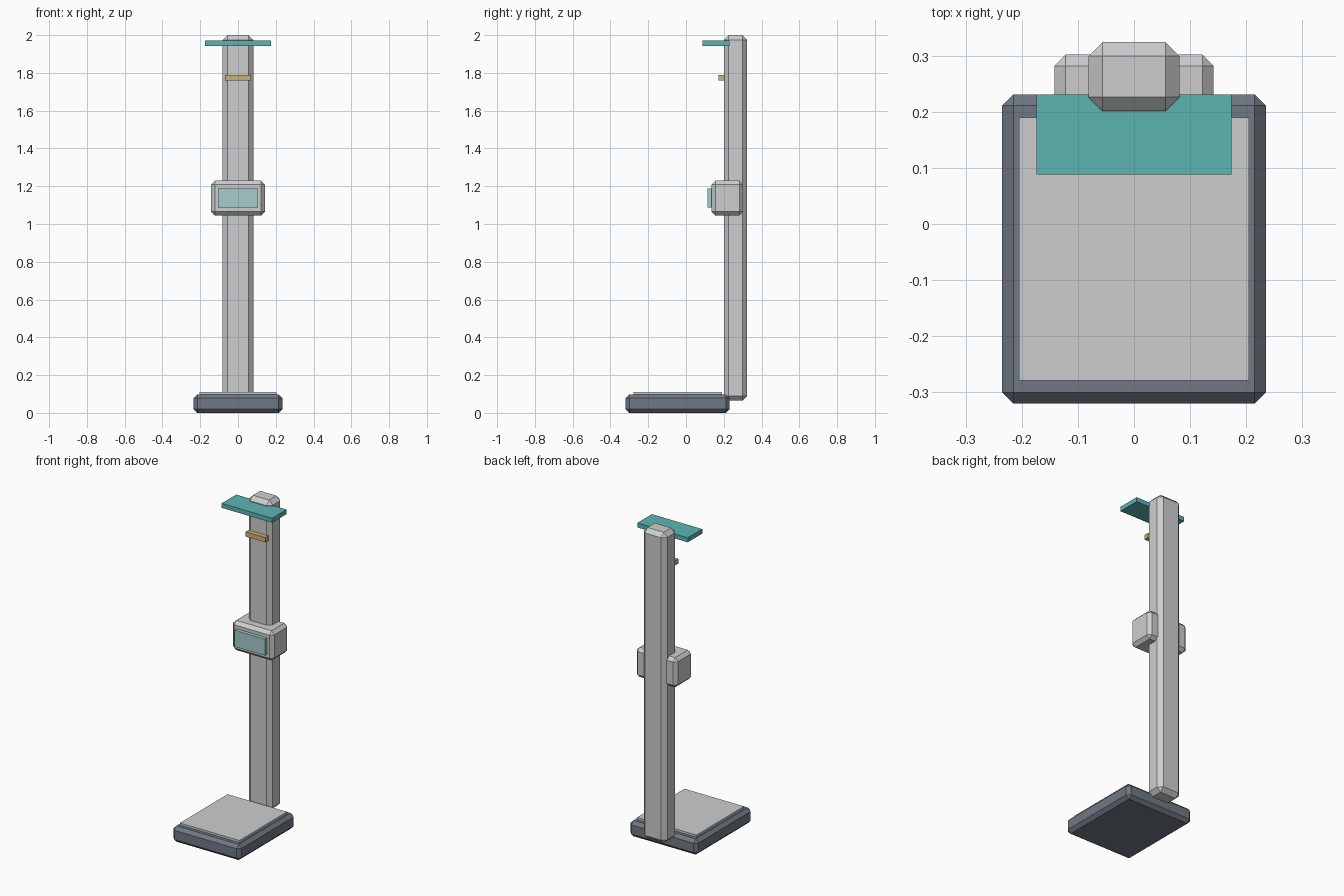
import bpy
from mathutils import Vector

cube = bpy.data.objects.get("Cube")
if cube:
    bpy.data.objects.remove(cube, do_unlink=True)


def material(name, rgb):
    mat = bpy.data.materials.new(name)
    mat.use_nodes = True
    colour = (*rgb, 1.0)
    mat.diffuse_color = colour
    node = next(n for n in mat.node_tree.nodes if n.type == "BSDF_PRINCIPLED")
    node.inputs["Base Color"].default_value = colour
    return mat


light_grey = material("light grey", (0.61, 0.615, 0.625))
slate = material("slate", (0.165, 0.19, 0.23))
teal = material("teal", (0.107, 0.46, 0.45))
pale_teal = material("pale teal", (0.38, 0.61, 0.60))
gold = material("gold", (0.60, 0.45, 0.17))


def box(name, low, high, mat, chamfer=0.0):
    """Box between two corners, with optional chamfered edges."""
    low, high = Vector(low), Vector(high)
    bpy.ops.mesh.primitive_cube_add(size=1, location=(low + high) / 2)
    obj = bpy.context.object
    obj.name = name
    obj.scale = high - low
    bpy.ops.object.transform_apply(location=False, rotation=False, scale=True)
    obj.data.materials.append(mat)
    if chamfer:
        mod = obj.modifiers.new("chamfer", "BEVEL")
        mod.width = chamfer
        mod.segments = 1
        mod.limit_method = "NONE"
    return obj


# Weighing platform
box("base", (-0.235, -0.32, 0), (0.235, 0.231, 0.098), slate, 0.02)
box("standing_plate", (-0.205, -0.279, 0.085), (0.205, 0.19, 0.111), light_grey)

# Upright column
box("column", (-0.081, 0.201, 0.065), (0.081, 0.324, 2.0), light_grey, 0.025)

# Display unit
box("display_housing", (-0.142, 0.136, 1.045), (0.142, 0.302, 1.23), light_grey, 0.02)
box("display_screen", (-0.105, 0.114, 1.087), (0.105, 0.139, 1.189), pale_teal)

# Height measuring parts
box("head_plate", (-0.174, 0.088, 1.943), (0.174, 0.231, 1.971), teal)
box("height_marker", (-0.068, 0.173, 1.76), (0.068, 0.203, 1.79), gold)
